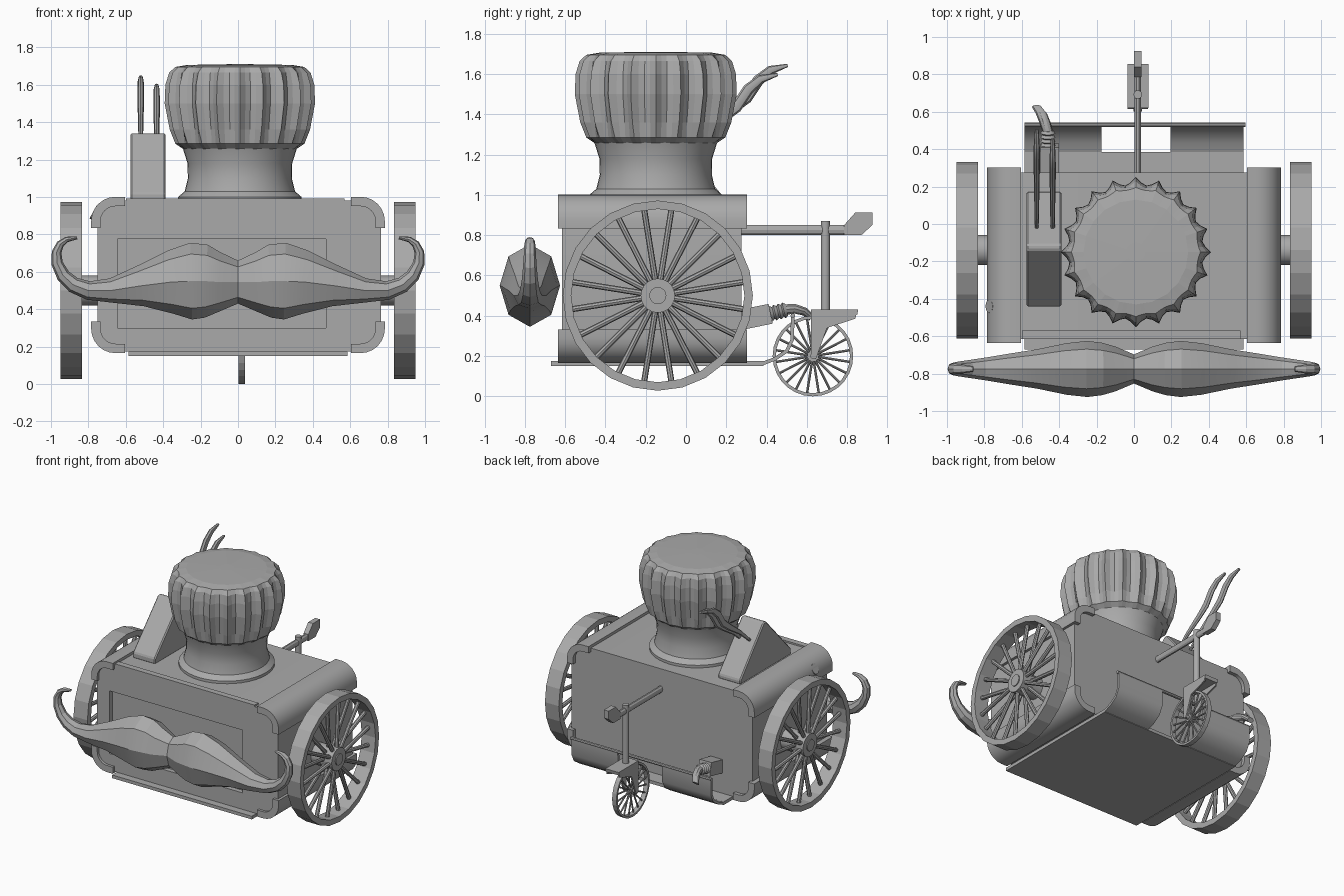
import bpy, bmesh, math
from mathutils import Vector as V, Matrix

if "Cube" in bpy.data.objects:
    bpy.data.objects.remove(bpy.data.objects["Cube"])

TAU = math.tau
GREY = bpy.data.materials.new('mid_grey')
GREY.diffuse_color = (.4, .4, .4, 1)
GREY.use_nodes = True
GREY.node_tree.nodes["Principled BSDF"].inputs["Base Color"].default_value = GREY.diffuse_color


def finish(name, bm, smooth=None):
    bmesh.ops.recalc_face_normals(bm, faces=bm.faces[:])
    me = bpy.data.meshes.new(name)
    bm.to_mesh(me)
    bm.free()
    me.materials.append(GREY)
    ob = bpy.data.objects.new(name, me)
    bpy.context.collection.objects.link(ob)
    if smooth:
        bpy.ops.object.select_all(action='DESELECT')
        ob.select_set(True)
        bpy.context.view_layer.objects.active = ob
        bpy.ops.object.shade_smooth_by_angle(angle=math.radians(smooth))
    return ob


def loft(bm, rings, closed=False):
    rows = [[bm.verts.new(p) for p in r] for r in rings]
    n = len(rows[0])
    pairs = list(zip(rows, rows[1:])) + ([(rows[-1], rows[0])] if closed else [])
    for a, b in pairs:
        for i in range(n):
            j = (i + 1) % n
            bm.faces.new((a[i], a[j], b[j], b[i]))
    if not closed:
        bm.faces.new(rows[0])
        bm.faces.new(rows[-1])


def sweep(bm, pts, sizes, side, n=8):
    # elliptical section (side, normal) along a path; n=4 gives a box section
    pts, side, rings = [V(p) for p in pts], V(side), []
    off, k = (TAU / 8, math.sqrt(2)) if n == 4 else (0, 1)
    if len(sizes) != len(pts):
        sizes = [sizes[0]] * len(pts)
    for i, (p, (a, b)) in enumerate(zip(pts, sizes)):
        t0 = (p - pts[max(i - 1, 0)]).normalized()
        t1 = (pts[min(i + 1, len(pts) - 1)] - p).normalized()
        nrm = (t0 + t1).cross(side).normalized()
        rings.append([p + side * math.cos(TAU * q / n + off) * a * k
                      + nrm * math.sin(TAU * q / n + off) * b * k for q in range(n)])
    loft(bm, rings)


def prism(bm, pts, x0, x1):
    loft(bm, [[V((x, y, z)) for y, z in pts] for x in (x0, x1)])


def x_ring(bm, c, profile, n, closed=False):
    # revolve (x offset, radius) profile around an x axis through c
    loft(bm, [[V((c[0] + x, c[1] + r * math.cos(TAU * i / n), c[2] + r * math.sin(TAU * i / n)))
               for i in range(n)] for x, r in profile], closed)


def wheel(name, c, r, thick, w, hub, hubw, spoke, count, n):
    bm = bmesh.new()
    x_ring(bm, c, [(-w, r), (w, r), (w, r - thick), (-w, r - thick)], n, True)
    x_ring(bm, c, [(-hubw, hub * .5), (-hubw, hub), (hubw, hub), (hubw, hub * .5)], 20)
    x_ring(bm, c, [(-hubw * 1.15, hub * .5), (hubw * 1.15, hub * .5)], 16)
    for i in range(count):
        d = V((0, math.cos(TAU * (i + .5) / count), math.sin(TAU * (i + .5) / count)))
        o = V(((-1) ** i * hubw * .5, 0, 0))
        sweep(bm, [V(c) + d * hub * .7 + o, V(c) + d * (r - thick * .6)], [(spoke, spoke)],
              (1, 0, 0), 8)
    finish(name, bm, 10)


def box(lo, hi):
    bm = bmesh.new()
    lo, hi = V(lo), V(hi)
    bmesh.ops.create_cube(bm, size=1, matrix=Matrix.LocRotScale((lo + hi) / 2, None, hi - lo))
    return bm


# body: long sides rounded at the ends, with a recessed front panel
bm = box((-.75, -.615, .175), (.765, .275, .98))
ends = [e for e in bm.edges if abs(e.verts[0].co.y - e.verts[1].co.y) > .1]
bmesh.ops.bevel(bm, geom=ends, offset=.13, segments=6, profile=.5, affect='EDGES')
body = finish('body', bm, 40)
cutter = finish('panel_cutter', box((-.645, -.7, .3), (.47, -.58, .775)))
cutter.hide_render = True
cutter.hide_viewport = True
mod = body.modifiers.new('recess', 'BOOLEAN')
mod.operation, mod.object, mod.solver = 'DIFFERENCE', cutter, 'EXACT'

# curved guard bands along the four long corners
for sx in (-1, 1):
    for sz in (-1, 1):
        arc = [(.605, .393)] + [(.655 + .105 * math.sin(a), .288 + .105 * math.cos(a))
                                for a in [TAU / 4 * k / 6 for k in range(7)]] + [(.76, .25)]
        bm = bmesh.new()
        sweep(bm, [(sx * x, -.166, .583 + sz * z) for x, z in arc], [(.469, .025)], (0, 1, 0), 4)
        long = [e for e in bm.edges if len(e.link_faces) == 2 and e.calc_face_angle() > 1.2]
        bmesh.ops.bevel(bm, geom=long, offset=.02, segments=3, profile=.5, affect='EDGES')
        finish('corner_guard', bm, 40)

# front rail on the lid and side knob
finish('lid_rail', box((-.6, -.615, .96), (.57, -.57, .992)))
bm = bmesh.new()
sweep(bm, [(-.72, -.44, .89), (-.775, -.44, .92)], [(.035, .04)], (0, 1, 0), 12)
finish('side_knob', bm, 40)

# chef hat: plain flared neck below a pleated crown
prof = [(.33, .98), (.33, 1.0), (.295, 1.03), (.278, 1.1), (.28, 1.18), (.305, 1.26)]
bm = bmesh.new()
loft(bm, [[V((.01 + r * math.cos(TAU * i / 40), -.15 + r * math.sin(TAU * i / 40), z))
           for i in range(40)] for r, z in prof + [(.25, 1.3)]])
finish('hat_neck', bm, 30)
crown = [(.30, 1.255, 0), (.345, 1.285, .012), (.375, 1.36, .035), (.402, 1.5, .042),
         (.398, 1.6, .04), (.378, 1.665, .03), (.345, 1.695, .012), (.28, 1.706, .004),
         (.05, 1.71, 0)]
bm = bmesh.new()
loft(bm, [[V((.01 + (r - d * (0, .7, 1, .7)[i % 4]) * math.cos(TAU * i / 80),
              -.15 + (r - d * (0, .7, 1, .7)[i % 4]) * math.sin(TAU * i / 80), z))
           for i in range(80)] for r, z, d in crown])
finish('hat_crown', bm)

# moustache: half path of (x, z, half depth, half height), mirrored
half = [(.1, .545, .12, .16), (.17, .55, .14, .195), (.25, .55, .15, .205),
        (.36, .545, .138, .17), (.52, .525, .105, .11), (.68, .5, .08, .065), (.8, .5, .06, .05),
        (.88, .53, .048, .043), (.935, .58, .04, .037), (.967, .645, .034, .031),
        (.97, .705, .03, .026), (.95, .748, .028, .021), (.915, .773, .024, .015),
        (.86, .782, .015, .008)]
path = [(-x, z, d, h) for x, z, d, h in half[::-1]] + [(0, .545, .078, .115)] + half
bm = bmesh.new()
sweep(bm, [(x, -.775, z) for x, z, _, _ in path], [(d, h) for _, _, d, h in path], (0, 1, 0), 8)
finish('moustache', bm, 20)

# big wheels and axle
for sx, side in ((-1, 'left'), (1, 'right')):
    wheel(side + '_wheel', (sx * .892, -.14, .5), .472, .042, .058, .085, .05, .015, 20, 24)
bm = bmesh.new()
x_ring(bm, (0, -.14, .5), [(-.85, .08), (.85, .08)], 20)
finish('axle', bm, 30)

# rear steering wheel, fork, post and tiller
wheel('rear_wheel', (.02, .63, .2), .2, .016, .018, .028, .022, .006, 20, 28)
bm = bmesh.new()
for x in (-.035, .065):
    prism(bm, [(.62, .42), (.85, .42), (.84, .385), (.7, .34), (.645, .185), (.62, .19)],
          x, x + .012)
prism(bm, [(.62, .405), (.62, .43), (.855, .43), (.85, .405)], -.035, .077)
x_ring(bm, (.02, .63, .2), [(-.055, .014), (.055, .014)], 12)
finish('rear_fork', bm)
bm = bmesh.new()
sweep(bm, [(.02, .692, .41), (.02, .692, .87)], [(.023, .023)], (1, 0, 0), 12)
finish('steering_post', bm, 40)
bm = bmesh.new()
sweep(bm, [(.02, .25, .826), (.02, .82, .826)], [(.018, .026)], (1, 0, 0), 10)
prism(bm, [(.785, .80), (.87, .80), (.925, .85), (.925, .912), (.84, .912), (.785, .85)],
      .0, .04)
finish('tiller', bm)

# floor plate curling up behind, notched around the rear wheel
bm = bmesh.new()
sweep(bm, [(.0, -.67, .163), (.0, .385, .163)], [(.585, .012)], (1, 0, 0), 4)
for x0, x1 in ((-.585, -.175), (.195, .585)):
    m = (x0 + x1) / 2
    sweep(bm, [(m, .38, .163), (m, .44, .185), (m, .5, .225), (m, .527, .28), (m, .53, .4)],
          [((x1 - x0) / 2, .009)], (1, 0, 0), 4)
sweep(bm, [(-.585, .53, .4), (.595, .53, .4)], [(.012, .012)], (0, 1, 0), 8)
finish('floor_plate', bm, 40)

# wedge box on the lid with two bent levers
bm = bmesh.new()
prism(bm, [(-.44, .975), (-.44, 1.02), (-.14, 1.34), (-.11, 1.34), (.17, 1.01), (.17, .975)],
      -.575, -.387)
bmesh.ops.bevel(bm, geom=bm.edges[:], offset=.008, segments=1, affect='EDGES')
finish('lever_box', bm)
for x, dy, dz in ((-.52, 0, 0), (-.435, -.05, -.045)):
    bm = bmesh.new()
    sweep(bm, [(x, y + dy, z + dz) for y, z in
               ((-.03, 1.22), (.1, 1.335), (.23, 1.425), (.3, 1.48), (.36, 1.57), (.42, 1.62),
                (.505, 1.643))],
          [(.01, .01), (.013, .016), (.015, .024), (.017, .028), (.017, .028), (.016, .022),
           (.01, .008)], (1, 0, 0), 8)
    finish('lever', bm, 40)

# rear spout: block, ribbed collar and bent nozzle
bm = bmesh.new()
sweep(bm, [(-.45, .25, .375), (-.45, .42, .41)], [(.05, .05)], (1, 0, 0), 4)
finish('spout_block', bm)
bm = bmesh.new()
ribs = [(y, r) for k in range(4) for y, r in ((.42 + k * .022, .04), (.434 + k * .022, .03))]
sweep(bm, [(-.46, y, .41 + (y - .42) * .25) for y, _ in ribs], [(r, r) for _, r in ribs],
      (1, 0, 0), 12)
sweep(bm, [(-.46, .49, .43), (-.475, .54, .435), (-.495, .59, .42), (-.52, .625, .39)],
      [(.028, .028), (.03, .025), (.03, .022), (.026, .018)], (1, 0, 0), 10)
finish('spout', bm, 30)
